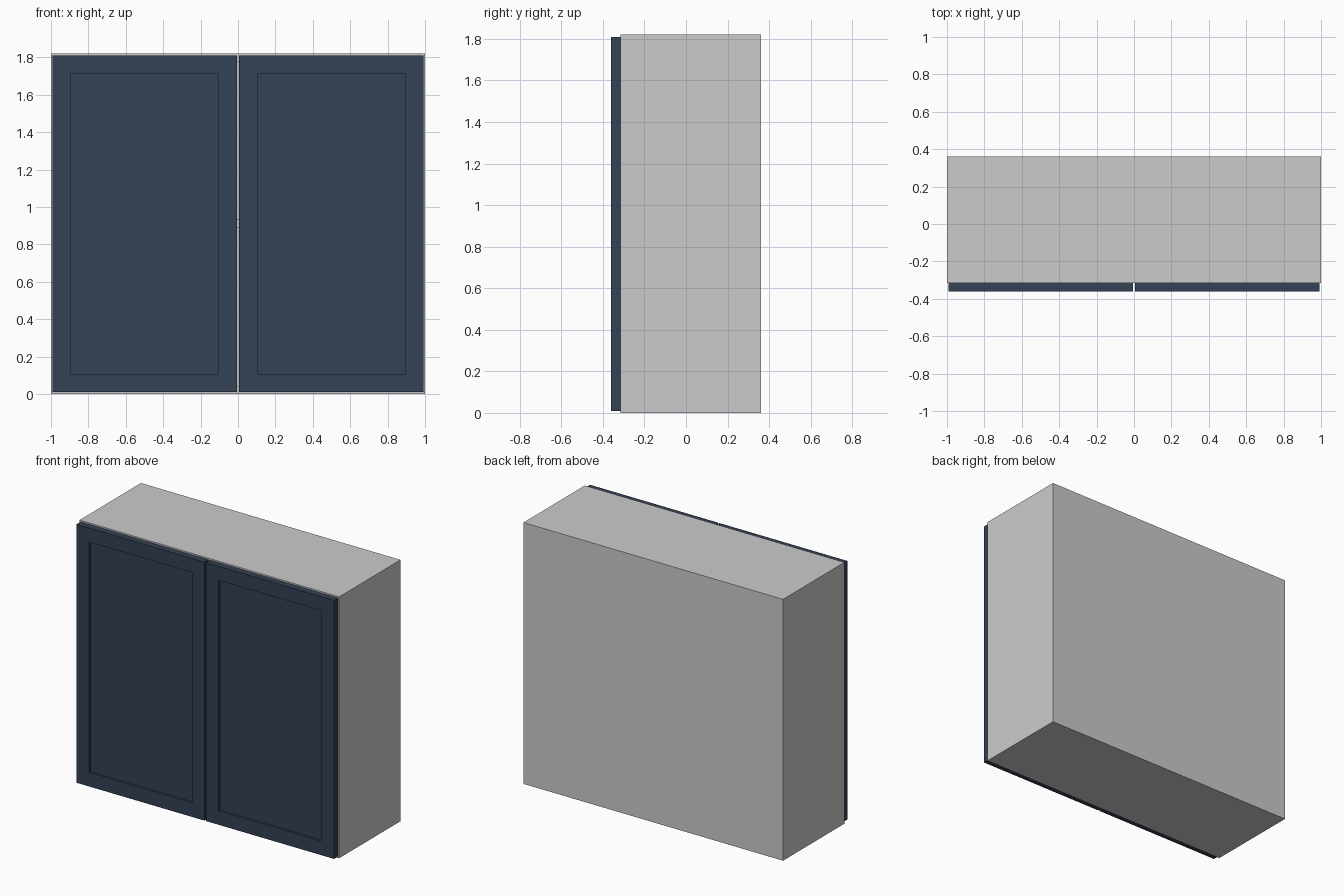
import bpy
import bmesh
from mathutils import Vector

if "Cube" in bpy.data.objects:
    bpy.data.objects.remove(bpy.data.objects["Cube"])

W, H = 1.0, 1.82            # half width, height
FRONT, BACK = -0.315, 0.36  # carcass depth range
T = 0.042                   # board thickness

navy = bpy.data.materials.new("navy_paint")
navy.diffuse_color = (0.033, 0.053, 0.09, 1)
navy.use_nodes = True
navy.node_tree.nodes["Principled BSDF"].inputs["Base Color"].default_value = navy.diffuse_color


def board(name, lo, hi, mat=None, frame=0, recess=0):
    """Box between two corners, with an optional recessed panel in its front face."""
    lo, hi = Vector(lo), Vector(hi)
    bm = bmesh.new()
    bmesh.ops.create_cube(bm, size=1)
    bmesh.ops.scale(bm, vec=hi - lo, verts=bm.verts)
    bmesh.ops.translate(bm, vec=(lo + hi) / 2, verts=bm.verts)
    if frame:
        bm.normal_update()
        face = min(bm.faces, key=lambda f: f.calc_center_median().y)
        bmesh.ops.inset_region(bm, faces=[face], thickness=frame)
        ring = bmesh.ops.extrude_discrete_faces(bm, faces=[face])["faces"]
        verts = {v for f in ring for v in f.verts}
        bmesh.ops.translate(bm, vec=(0, recess, 0), verts=list(verts))
    mesh = bpy.data.meshes.new(name)
    bm.to_mesh(mesh)
    bm.free()
    obj = bpy.data.objects.new(name, mesh)
    bpy.context.collection.objects.link(obj)
    if mat:
        mesh.materials.append(mat)
    return obj


# Side panels and framed doors, one of each per side
for side, s in (("left", -1), ("right", 1)):
    x0, x1 = sorted((s * (W - T), s * W))
    board(f"{side}_side_panel", (x0, FRONT, 0), (x1, BACK, H))
    x0, x1 = sorted((s * 0.006, s * 0.992))
    board(f"{side}_door", (x0, -0.36, 0.01), (x1, FRONT, H - 0.01),
          navy, frame=0.138, recess=0.016)

# Back, bottom, top and the shelf between the sides
inner = W - T
back_face = BACK - 0.02
board("back_panel", (-inner, back_face, 0), (inner, BACK, H))
board("bottom_panel", (-inner, FRONT, 0), (inner, back_face, T))
board("top_panel", (-inner, FRONT, H - T), (inner, back_face, H))
board("shelf", (-inner, FRONT + 0.03, 0.89), (inner, back_face, 0.89 + T))
